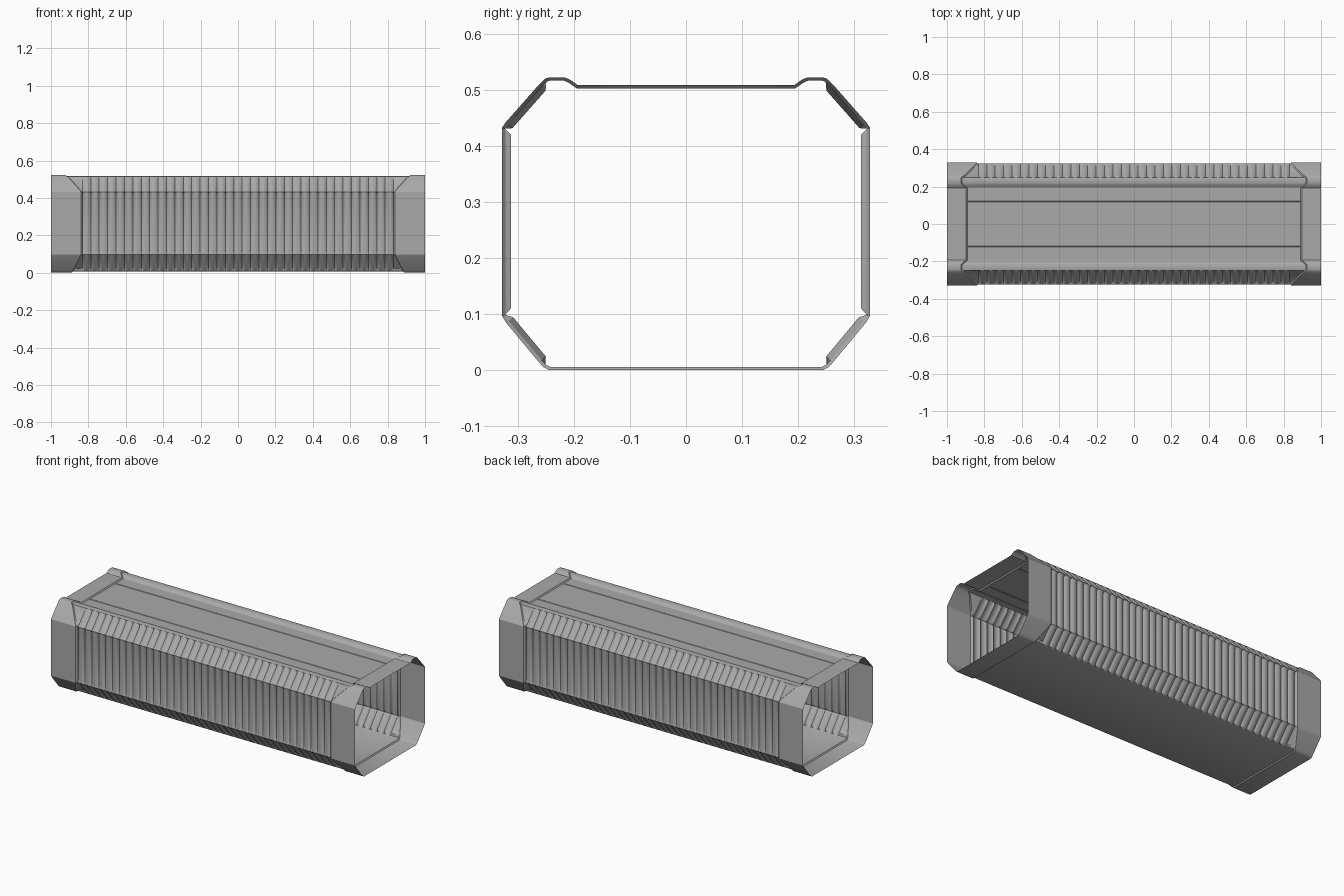
import bpy, math
from mathutils import Vector

cube = bpy.data.objects.get("Cube")
if cube:
    bpy.data.objects.remove(cube, do_unlink=True)

grey = bpy.data.materials.new("matte_grey")
grey.use_nodes = True
colour = (0.4, 0.4, 0.4, 1)
grey.diffuse_color = colour
bsdf = grey.node_tree.nodes["Principled BSDF"]
bsdf.inputs["Base Color"].default_value = colour
bsdf.inputs["Roughness"].default_value = 0.7

PLAIN, RIB, GROOVE = "plain", "rib", "groove"
INSET, RIB_DEPTH, GROOVE_DEPTH = 0.006, 0.01, 0.004
RIBS, STEPS, RIB_END, STEP_RUN = 37, 8, 0.832, 0.006

# Half section from bottom to top: y, z, x where the collar stops, surface kind
half = [
    (0.243, 0.0, 0.89, PLAIN), (0.254, 0.005, 0.885, PLAIN),
    (0.262, 0.014, 0.882, RIB), (0.321, 0.085, 0.845, RIB),
    (0.328, 0.097, 0.84, PLAIN), (0.328, 0.11, 0.84, RIB),
    (0.328, 0.42, 0.84, RIB), (0.328, 0.432, 0.84, PLAIN),
    (0.322, 0.441, 0.845, RIB), (0.262, 0.509, 0.905, RIB),
    (0.252, 0.519, 0.92, PLAIN), (0.243, 0.522, 0.925, PLAIN),
    (0.217, 0.522, 0.925, PLAIN), (0.207, 0.518, 0.915, PLAIN),
    (0.193, 0.508, 0.897, PLAIN), (0.124, 0.508, 0.897, PLAIN),
    (0.121, 0.508, 0.897, GROOVE), (0.118, 0.508, 0.897, PLAIN),
]
section = half + [(-y, z, x, kind) for y, z, x, kind in reversed(half)]
count = len(section)
outer = [Vector((y, z)) for y, z, x, kind in section]


def inward(i):
    """Unit direction into the tube at a section point."""
    before = (outer[i] - outer[i - 1]).normalized()
    after = (outer[(i + 1) % count] - outer[i]).normalized()
    t = (before + after).normalized()
    return Vector((-t.y, t.x))


normals = [inward(i) for i in range(count)]


def ring(x_of, depth_of):
    """One loop of points, with x and inward depth given per section point."""
    loop = []
    for i, (y, z, edge, kind) in enumerate(section):
        p = outer[i] + normals[i] * depth_of(kind)
        loop.append((x_of(edge), p.x, p.y))
    return loop


def loft(name, rings):
    verts = [p for loop in rings for p in loop]
    faces = []
    for r in range(len(rings) - 1):
        for i in range(count):
            j = (i + 1) % count
            a, b = r * count, (r + 1) * count
            faces.append((a + i, a + j, b + j, b + i))
    mesh = bpy.data.meshes.new(name)
    mesh.from_pydata(verts, [], faces)
    mesh.materials.append(grey)
    obj = bpy.data.objects.new(name, mesh)
    bpy.context.collection.objects.link(obj)
    bpy.ops.object.select_all(action='DESELECT')
    obj.select_set(True)
    bpy.context.view_layer.objects.active = obj
    bpy.ops.object.mode_set(mode='EDIT')
    bpy.ops.mesh.select_all(action='SELECT')
    bpy.ops.mesh.normals_make_consistent(inside=False)
    bpy.ops.object.mode_set(mode='OBJECT')
    bpy.ops.object.shade_smooth_by_angle(angle=math.radians(28))
    return obj


def core_depth(kind, rib=0.0):
    return INSET + {PLAIN: 0, RIB: rib, GROOVE: GROOVE_DEPTH}[kind]


# End collars: flat band, then a short step down to the core
for name, side in (("left_collar", 1), ("right_collar", -1)):
    loft(name, [
        ring(lambda e: side, lambda k: 0),
        ring(lambda e: side * e, lambda k: 0),
        ring(lambda e: side * (e - STEP_RUN), lambda k: INSET),
    ])

# Core: scalloped side walls and corners, plain floor, grooved top panel
rings = [ring(lambda e: STEP_RUN - e, core_depth)]
total = RIBS * STEPS
for s in range(total + 1):
    x = RIB_END * (2 * s / total - 1)
    t = 2 * (s % STEPS) / STEPS - 1
    rib = RIB_DEPTH * t * t
    rings.append(ring(lambda e: x, lambda k: core_depth(k, rib)))
rings.append(ring(lambda e: e - STEP_RUN, core_depth))
loft("ribbed_core", rings)
